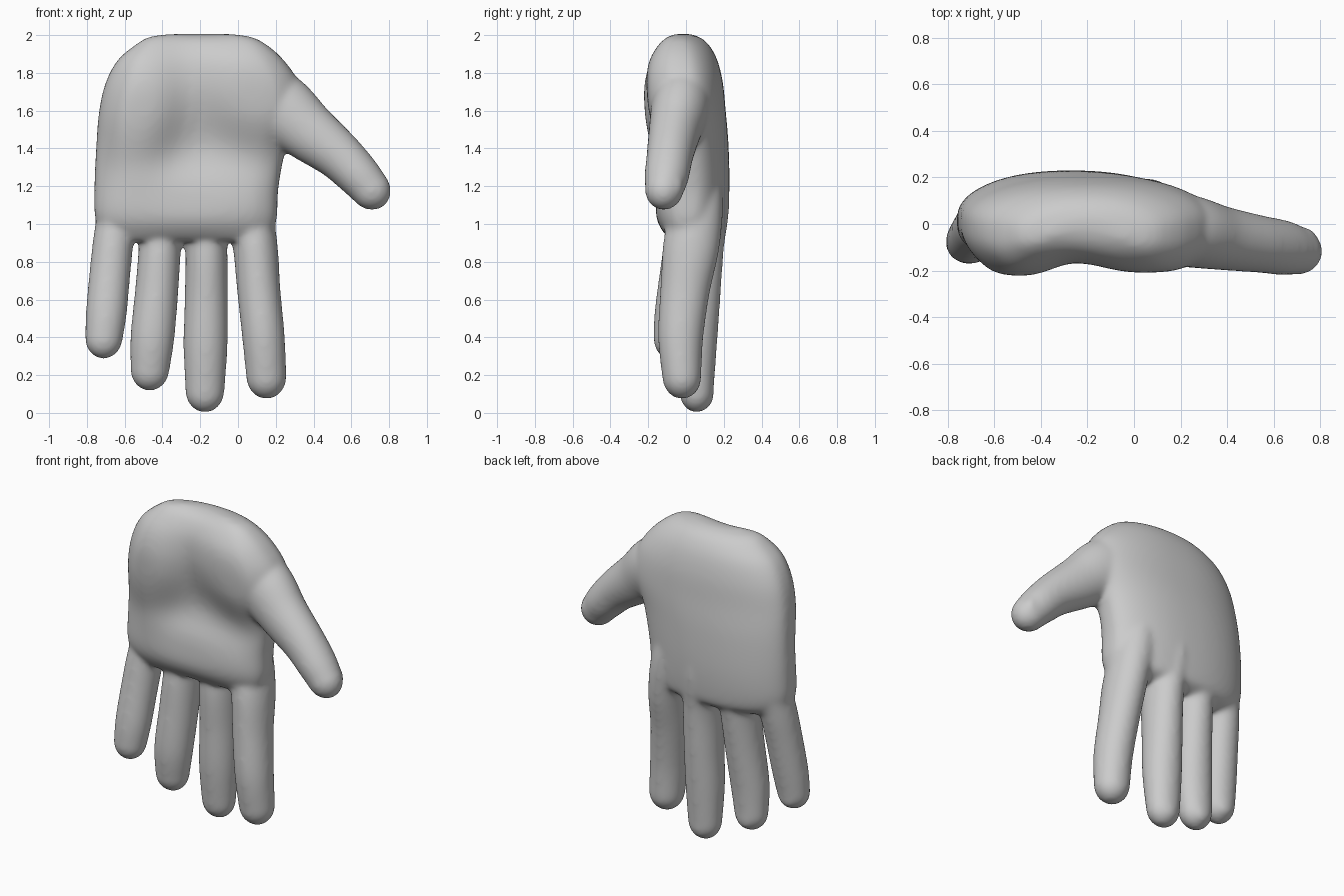
import bpy, bmesh, math
from mathutils import Vector, Matrix

if "Cube" in bpy.data.objects:
    bpy.data.objects.remove(bpy.data.objects["Cube"], do_unlink=True)

SEGMENTS = 32
bm = bmesh.new()


def resample(rows, steps=6):
    """Catmull-Rom curve through rows of numbers."""
    rows = [Vector(r) for r in rows]
    pts = [rows[0]] + rows + [rows[-1]]
    out = []
    for a, b, c, d in zip(pts, pts[1:], pts[2:], pts[3:]):
        for i in range(steps):
            t = i / steps
            out.append(0.5 * (2 * b + (c - a) * t + (2 * a - 5 * b + 4 * c - d) * t ** 2
                              + (3 * b - a - 3 * c + d) * t ** 3))
    return out + [rows[-1]]


def skin(rings):
    """Closed tube through rings of points."""
    loops = [[bm.verts.new(p) for p in ring] for ring in rings]
    for a, b in zip(loops, loops[1:]):
        for i in range(len(a)):
            j = (i + 1) % len(a)
            bm.faces.new((a[i], a[j], b[j], b[i]))
    bm.faces.new(loops[0][::-1])
    bm.faces.new(loops[-1])


def nail(center, tilt=0):
    matrix = (Matrix.Translation(center) @ Matrix.Rotation(math.radians(tilt), 4, 'Y')
              @ Matrix.Diagonal((0.06, 0.032, 0.07, 1)))
    bmesh.ops.create_uvsphere(bm, u_segments=24, v_segments=16, radius=1, matrix=matrix)


def digit(stations):
    """Round tube with a domed end; stations hold x, y, z, half width, half depth."""
    rows = resample(stations)
    # dome after the last station
    last = rows[-1]
    axis = Vector((last - rows[-6])[:3]).normalized()
    for k in range(1, 9):
        a = k / 8 * math.radians(86)
        p = Vector(last[:3]) + axis * last[3] * 1.1 * math.sin(a)
        rows.append(Vector((*p, last[3] * math.cos(a), last[4] * math.cos(a))))
    rings = []
    for i, r in enumerate(rows):
        lo, hi = rows[max(i - 1, 0)], rows[min(i + 1, len(rows) - 1)]
        tangent = Vector((hi - lo)[:3]).normalized()
        side = tangent.cross(Vector((0, 1, 0))).normalized()
        depth = side.cross(tangent)
        ring = []
        for s in range(SEGMENTS):
            a = 2 * math.pi * s / SEGMENTS
            ring.append(Vector(r[:3]) + side * r[3] * math.cos(a) + depth * r[4] * math.sin(a))
        rings.append(ring)
    skin(rings)


def power(v, e):
    return math.copysign(abs(v) ** e, v)


# Fleshy pads on the palm: x, z, half width, half length, tilt, height
PADS = [
    (-0.53, 1.60, 0.23, 0.33, -12, 0.105),   # heel
    (0.10, 1.68, 0.36, 0.26, -35, 0.085),    # thumb mound
    (-0.26, 1.12, 0.55, 0.19, 0, 0.05),      # finger roots
]


def pad_height(x, z):
    total = 0
    for px, pz, w, l, tilt, height in PADS:
        c, s = math.cos(math.radians(tilt)), math.sin(math.radians(tilt))
        dx, dz = x - px, z - pz
        r = math.hypot((dx * c + dz * s) / w, (dz * c - dx * s) / l)
        total += height * math.exp(-r ** 3)
    return total


# Palm: rounded slab, rows of z, x min, x max, y front, y back
palm = [
    (0.91, -0.62, 0.08, -0.06, 0.14), (0.95, -0.70, 0.17, -0.09, 0.20),
    (1.03, -0.755, 0.205, -0.11, 0.22), (1.20, -0.76, 0.215, -0.105, 0.23),
    (1.42, -0.75, 0.26, -0.10, 0.225), (1.60, -0.735, 0.34, -0.115, 0.21),
    (1.75, -0.70, 0.32, -0.125, 0.195), (1.87, -0.635, 0.24, -0.125, 0.165),
    (1.95, -0.54, 0.15, -0.10, 0.12), (1.99, -0.47, 0.07, -0.06, 0.07),
    (2.006, -0.36, -0.04, -0.01, 0.02),
]
rings = []
for z, x0, x1, y0, y1 in resample(palm):
    ring = []
    for s in range(80):
        a = 2 * math.pi * s / 80
        u, v = power(math.cos(a), 0.8), power(math.sin(a), 0.8)
        x = (x0 + x1) / 2 + (x1 - x0) / 2 * u
        y = (y0 + y1) / 2 + (y1 - y0) / 2 * v - (0.04 if v > 0 else 0.05) * u * u
        if v < 0:
            y -= pad_height(x, z) * min(1, -1.3 * v)
        ring.append(Vector((x, y, z)))
    rings.append(ring)
skin(rings)

# Fingers, each running up into the back of the palm
digit([(-0.02, 0.08, 1.5, 0.05, 0.07), (0.04, 0.065, 1.15, 0.12, 0.13),
       (0.089, 0.03, 0.9, 0.119, 0.15), (0.11, -0.005, 0.65, 0.115, 0.132),
       (0.135, -0.028, 0.4, 0.113, 0.12), (0.15, -0.022, 0.19, 0.107, 0.104)])
digit([(-0.22, 0.11, 1.55, 0.05, 0.07), (-0.19, 0.095, 1.15, 0.11, 0.135),
       (-0.168, 0.06, 0.88, 0.111, 0.142), (-0.168, 0.055, 0.6, 0.115, 0.127),
       (-0.172, 0.05, 0.35, 0.117, 0.114), (-0.175, 0.055, 0.115, 0.104, 0.092)])
digit([(-0.36, 0.1, 1.5, 0.05, 0.07), (-0.4, 0.08, 1.15, 0.11, 0.125),
       (-0.413, 0.04, 0.9, 0.111, 0.132), (-0.43, 0.015, 0.65, 0.115, 0.122),
       (-0.453, -0.005, 0.4, 0.117, 0.11), (-0.466, 0.0, 0.23, 0.104, 0.093)])
digit([(-0.54, 0.07, 1.45, 0.05, 0.06), (-0.61, 0.045, 1.15, 0.11, 0.11),
       (-0.654, 0.005, 0.95, 0.108, 0.115), (-0.677, -0.03, 0.75, 0.109, 0.108),
       (-0.697, -0.065, 0.53, 0.109, 0.102), (-0.71, -0.08, 0.395, 0.1, 0.092)])

# Thumb
digit([(0.0, 0.0, 1.76, 0.14, 0.12), (0.2, -0.025, 1.63, 0.185, 0.155),
       (0.37, -0.06, 1.49, 0.158, 0.138), (0.53, -0.085, 1.365, 0.131, 0.124),
       (0.64, -0.102, 1.255, 0.117, 0.118), (0.7, -0.115, 1.185, 0.106, 0.103)])

# Nails: slight swellings on the back of the tips
for x, y, z in ((0.15, 0.047, 0.18), (-0.175, 0.115, 0.1),
                (-0.466, 0.062, 0.21), (-0.71, -0.02, 0.38)):
    nail((x, y, z))
nail((0.715, -0.045, 1.2), -45)

bmesh.ops.recalc_face_normals(bm, faces=bm.faces)
mesh = bpy.data.meshes.new("hand")
bm.to_mesh(mesh)
bm.free()
hand = bpy.data.objects.new("hand", mesh)
bpy.context.collection.objects.link(hand)

# Skin colour
grey = bpy.data.materials.new("plain_grey")
grey.use_nodes = True
colour = (0.6, 0.6, 0.6, 1)
grey.diffuse_color = colour
grey.node_tree.nodes["Principled BSDF"].inputs["Base Color"].default_value = colour
mesh.materials.append(grey)

# Fuse the parts and soften the joins
fuse = hand.modifiers.new("fuse", 'REMESH')
fuse.mode = 'VOXEL'
fuse.voxel_size = 0.012
fuse.use_smooth_shade = True
soften = hand.modifiers.new("soften", 'SMOOTH')
soften.factor = 0.5
soften.iterations = 26
